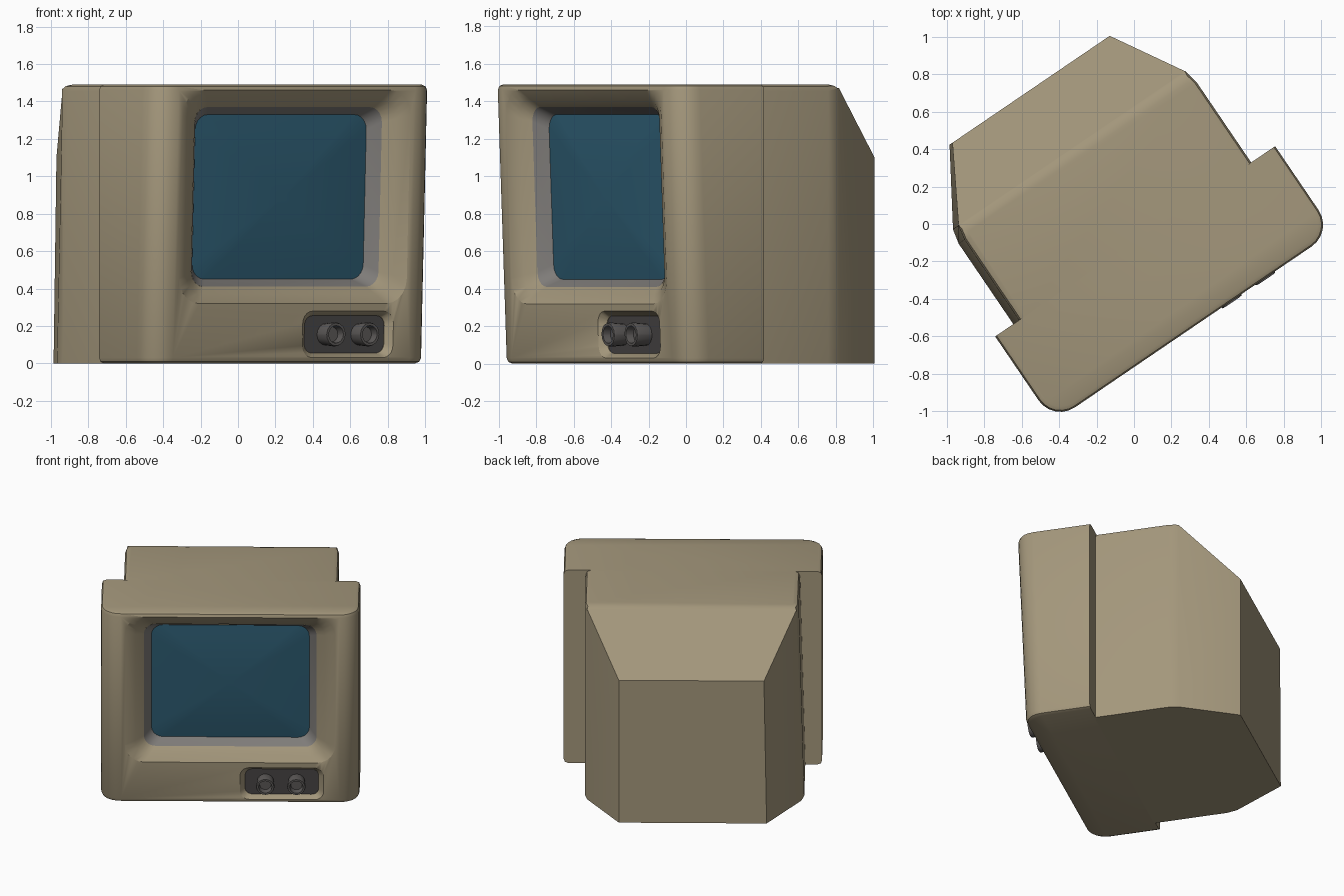
import bpy, bmesh, math
from mathutils import Matrix, Vector

if "Cube" in bpy.data.objects:
    bpy.data.objects.remove(bpy.data.objects["Cube"])

TOP = 1.49
PLACE = Matrix.Rotation(math.radians(34.2), 4, 'Z') @ Matrix.Translation((-0.047, 0, 0))


def material(name, rgb):
    m = bpy.data.materials.new(name)
    m.diffuse_color = (*rgb, 1)
    m.use_nodes = True
    m.node_tree.nodes["Principled BSDF"].inputs["Base Color"].default_value = m.diffuse_color
    return m


BEIGE = material("beige plastic", (0.37, 0.31, 0.20))
GREY = material("grey lip", (0.21, 0.20, 0.19))
BLUE = material("blue glass", (0.026, 0.105, 0.165))
DARK = material("dark plate", (0.065, 0.060, 0.060))
KNOB = material("knob grey", (0.105, 0.098, 0.095))


def front(x, d, z):
    """Point at depth d behind the forward-leaning front plane."""
    return Vector((x, -0.575 - 0.04 * z + d, z))


def finish(bm, name, mat):
    bmesh.ops.recalc_face_normals(bm, faces=bm.faces[:])
    bm.transform(PLACE)
    me = bpy.data.meshes.new(name)
    bm.to_mesh(me)
    bm.free()
    me.materials.append(mat)
    ob = bpy.data.objects.new(name, me)
    bpy.context.collection.objects.link(ob)
    return ob


def activate(ob):
    bpy.ops.object.select_all(action='DESELECT')
    ob.select_set(True)
    bpy.context.view_layer.objects.active = ob


def smooth(ob, angle=35):
    activate(ob)
    bpy.ops.object.shade_smooth_by_angle(angle=math.radians(angle))


def rounded_rect(cx, cz, hw, hh, r, n=5):
    pts = []
    for k, (sx, sz) in enumerate(((1, 1), (-1, 1), (-1, -1), (1, -1))):
        for i in range(n + 1):
            a = math.pi / 2 * (k + i / n)
            pts.append((cx + sx * (hw - r) + r * math.cos(a),
                        cz + sz * (hh - r) + r * math.sin(a)))
    return pts


def loft(rings, cap_start=False, cap_end=False):
    """Skin rings of ((x, z) points, depth) laid on the front plane."""
    bm = bmesh.new()
    loops = [[bm.verts.new(front(x, d, z)) for x, z in pts] for pts, d in rings]
    for a, b in zip(loops, loops[1:]):
        for i in range(len(a)):
            j = (i + 1) % len(a)
            bm.faces.new((a[i], a[j], b[j], b[i]))
    if cap_start:
        bm.faces.new(loops[0])
    if cap_end:
        bm.faces.new(loops[-1])
    return bm


def prism(plan, height):
    bm = bmesh.new()
    base = bm.faces.new([bm.verts.new((x, y, 0)) for x, y in plan])
    new = bmesh.ops.extrude_face_region(bm, geom=[base])["geom"]
    for v in new:
        if isinstance(v, bmesh.types.BMVert):
            v.co.z = height
    if len([f for f in bm.faces if len(f.verts) == len(plan)]) < 2:
        bm.faces.new([v for v in bm.verts if v.co.z == 0])
    return bm


def bevel(bm, edges, width):
    bmesh.ops.bevel(bm, geom=edges, offset=width, offset_type='OFFSET',
                    segments=2, profile=0.5, affect='EDGES')


# front housing: rounded front corners, leaning front
W, R, BACK = 0.905, 0.14, -0.08
half = [(W, BACK)] + [(W - R + R * math.cos(a), -0.575 + R - R * math.sin(a))
                      for a in (math.pi / 2 * i / 6 for i in range(7))]
bm = prism(half + [(-x, y) for x, y in reversed(half)], TOP)
for v in bm.verts:
    if v.co.y < -0.2:
        v.co.y -= 0.04 * v.co.z
bevel(bm, [e for e in bm.edges
           if abs(e.verts[0].co.z - e.verts[1].co.z) < 0.01
           and min(v.co.y for v in e.verts) < -0.2], 0.03)
housing = finish(bm, "front_housing", BEIGE)

# recesses cut into the housing: dished screen bezel and control well
SX, SZ, SW, SH = 0.0, 0.89, 0.605, 0.48
CX, CZ, CW, CH = 0.362, 0.155, 0.258, 0.1


def well(cx, cz, hw, hh, r, steps):
    rings = [(rounded_rect(cx, cz, hw + o, hh + 0.7 * o, r + 0.4 * o), d) for o, d in steps]
    return finish(loft(rings, True, True), "recess_cutter", BEIGE)


for cutter in (
        well(SX, SZ, SW, SH, 0.08, ((0.15, -0.02), (0.13, 0), (0.06, 0.035), (0, 0.08), (0, 0.22))),
        well(CX, CZ, CW, CH, 0.05, ((0.05, -0.02), (0.035, 0), (0, 0.035), (0, 0.08)))):
    cutter.hide_render = True
    mod = housing.modifiers.new("recess", 'BOOLEAN')
    mod.object, mod.operation, mod.solver = cutter, 'DIFFERENCE', 'EXACT'
    activate(housing)
    bpy.ops.object.modifier_apply(modifier=mod.name)
    bpy.data.objects.remove(cutter)
smooth(housing, 40)

# rear body: tapered back corners, sloped upper back
half = [(0.75, BACK - 0.01), (0.75, 0.44), (0.733, 0.52), (0.505, 0.905)]
bm = prism(half + [(-x, y) for x, y in reversed(half)], TOP)
slope = Vector((0, 0.39, 0.405)).normalized()
cut = bmesh.ops.bisect_plane(bm, geom=bm.verts[:] + bm.edges[:] + bm.faces[:],
                             plane_co=(0, 0.5, TOP), plane_no=slope, clear_outer=True)
bmesh.ops.edgeloop_fill(bm, edges=[e for e in cut["geom_cut"] if isinstance(e, bmesh.types.BMEdge)])
for v in bm.verts:                     # one side flares slightly toward the floor
    if v.co.x < 0:
        v.co.x *= 1 + 0.05 * (1 - v.co.z / TOP)
bevel(bm, [e for e in bm.edges if min(v.co.z for v in e.verts) > TOP - 0.01
           and max(v.co.y for v in e.verts) > 0], 0.035)
smooth(finish(bm, "rear_body", BEIGE), 30)

# grey lip around the screen
smooth(finish(loft([(rounded_rect(SX, SZ, SW, SH, 0.08), 0.079),
                    (rounded_rect(SX, SZ, 0.553, 0.44, 0.08), 0.15)]), "screen_lip", GREY))

# bulging screen
rings = []
for s in (1, 0.8, 0.6, 0.4, 0.2, 0.05):
    rings.append((rounded_rect(SX, SZ, 0.555 * s, 0.442 * s, 0.08 * s), 0.15 - 0.03 * (1 - s * s)))
smooth(finish(loft(rings, cap_end=True), "screen", BLUE))

# control plate and two hollow knobs
finish(loft([(rounded_rect(CX, CZ, CW, CH, 0.05), 0.038),
             (rounded_rect(CX, CZ, CW, CH, 0.05), 0.046)], True, True), "control_plate", DARK)
for side, kx in (("left", 0.247), ("right", 0.465)):
    rings = [(rounded_rect(kx, CZ, r, r, r - 0.0005, 4), d) for r, d in
             ((0.058, 0.045), (0.065, -0.045), (0.061, -0.058), (0.047, -0.058), (0.04, -0.015))]
    smooth(finish(loft(rings, cap_end=True), side + "_knob", KNOB))
